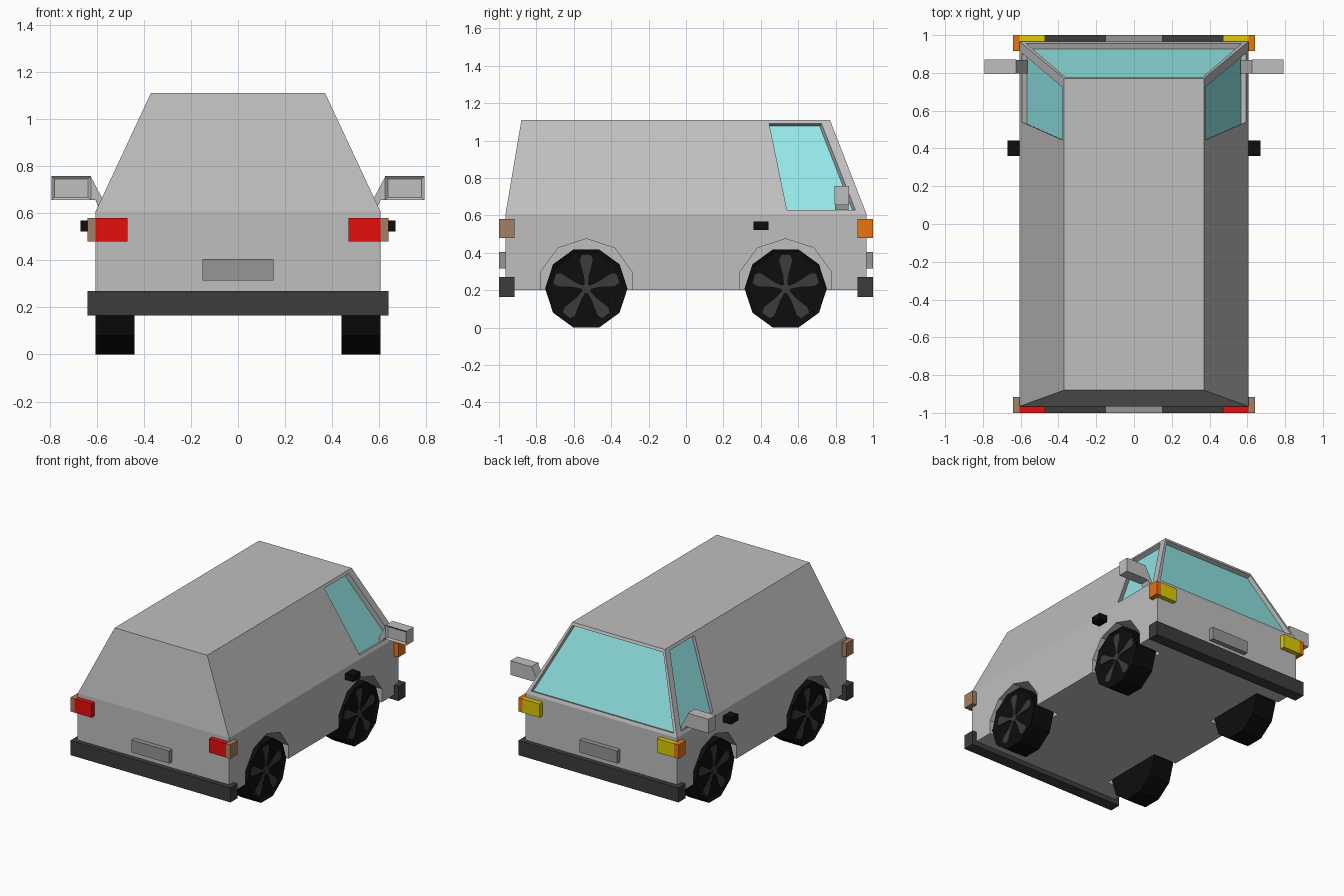
import bpy, bmesh, math
from mathutils import Vector as V

if "Cube" in bpy.data.objects:
    bpy.data.objects.remove(bpy.data.objects["Cube"])


def material(name, rgb):
    lin = [((c / 255 + 0.055) / 1.055) ** 2.4 if c > 10 else c / 255 / 12.92 for c in rgb]
    m = bpy.data.materials.new(name)
    m.diffuse_color = (*lin, 1)
    m.use_nodes = True
    m.node_tree.nodes["Principled BSDF"].inputs["Base Color"].default_value = m.diffuse_color
    return m


GREY = material("body grey", (191, 191, 191))
GLASS = material("window turquoise", (152, 238, 238))
DARK = material("dark grey", (60, 60, 60))
PLATE = material("plate grey", (150, 150, 150))
BLACK = material("black", (13, 13, 13))
RED = material("red", (238, 14, 14))
BROWN = material("brown", (165, 126, 101))
YELLOW = material("yellow", (222, 204, 5))
ORANGE = material("orange", (238, 120, 18))


def finish(name, bm, mat):
    bmesh.ops.recalc_face_normals(bm, faces=bm.faces)
    me = bpy.data.meshes.new(name)
    bm.to_mesh(me)
    bm.free()
    me.materials.append(mat)
    ob = bpy.data.objects.new(name, me)
    bpy.context.collection.objects.link(ob)
    return ob


def prism(name, pts, vec, mat, inset=None):
    """Polygon swept along vec; inset = (direction, width, depth) sinks one face."""
    bm = bmesh.new()
    face = bm.faces.new([bm.verts.new(p) for p in pts])
    swept = bmesh.ops.extrude_face_region(bm, geom=[face], use_keep_orig=True)
    bmesh.ops.translate(bm, vec=vec, verts=[g for g in swept["geom"] if isinstance(g, bmesh.types.BMVert)])
    bmesh.ops.recalc_face_normals(bm, faces=bm.faces)
    if inset:
        bm.normal_update()
        faces = [f for f in bm.faces if f.normal.dot(V(inset[0])) > 0.9]
        bmesh.ops.inset_region(bm, faces=faces, thickness=inset[1])
        bmesh.ops.translate(bm, vec=-V(inset[0]) * inset[2], verts=faces[0].verts)
    return finish(name, bm, mat)


def box(name, x, y, z, mat, inset=None):
    pts = [(x[0], y[0], z[0]), (x[1], y[0], z[0]), (x[1], y[1], z[0]), (x[0], y[1], z[0])]
    return prism(name, pts, V((0, 0, z[1] - z[0])), mat, inset)


def ring(x, y, z, r, start, n=10):
    return [(x, y + r * math.cos(start + i * math.tau / n),
             z + r * math.sin(start + i * math.tau / n)) for i in range(n)]


# Body shell: straight lower box with a tapered cabin above
bm = bmesh.new()
levels = []
for hx, y0, y1, z in ((0.605, -0.965, 0.965, 0.2), (0.605, -0.965, 0.965, 0.607), (0.37, -0.88, 0.77, 1.11)):
    levels.append([bm.verts.new(p) for p in ((-hx, y0, z), (hx, y0, z), (hx, y1, z), (-hx, y1, z))])
for lo, hi in zip(levels, levels[1:]):
    for i in range(4):
        j = (i + 1) % 4
        bm.faces.new((lo[i], lo[j], hi[j], hi[i]))
bm.faces.new(levels[0])
bm.faces.new(levels[2])
body = finish("body", bm, GREY)


def cut(cutter):
    cutter.hide_render = True
    mod = body.modifiers.new("cut", "BOOLEAN")
    mod.operation = "DIFFERENCE"
    mod.solver = "EXACT"
    mod.object = cutter
    bpy.context.view_layer.objects.active = body
    bpy.ops.object.modifier_apply(modifier=mod.name)
    bpy.data.objects.remove(cutter)


def window(name, pts, vec):
    """Sunken opening with a glass pane at the bottom of the recess."""
    cut(prism("window_cutter", [p - vec for p in pts], vec * 2, GREY))
    prism(name, [p + vec * 0.9 for p in pts], vec * 0.2, GLASS)


def cabin_x(z):
    return 0.605 - 0.235 * (z - 0.607) / 0.503


def screen_y(z):
    return 0.965 - 0.195 * (z - 0.607) / 0.503


# Windscreen
window("windscreen", [V((x, screen_y(z), z)) for x, z in
                      ((-0.57, 0.63), (0.57, 0.63), (0.363, 1.09), (-0.363, 1.09))],
       V((0, -0.0326, -0.0126)))

for s, side in ((1, "right"), (-1, "left")):
    # Side windows
    window(side + "_window", [V((s * cabin_x(z), y, z)) for y, z in
                              ((0.54, 0.63), (0.905, 0.63), (0.725, 1.09), (0.445, 1.09))],
           V((-s * 0.0318, -0.012, -0.0148)))

    # Wheel arches and wheels
    for yc, end in ((0.533, "front"), (-0.533, "rear")):
        cut(prism("arch_cutter", ring(s * 0.42, yc, 0.218, 0.257, math.pi / 2), V((s * 0.3, 0, 0)), GREY))
        tag = end + "_" + side
        prism(tag + "_tyre", ring(s * 0.44, yc, 0.209, 0.22, 0), V((s * 0.165, 0, 0)), BLACK,
              inset=((s, 0, 0), 0.025, 0.012))
        half = [(0.02, 0.008), (0.07, 0.013), (0.15, 0.035), (0.178, 0.025)]
        outline = half + [(r, -t) for r, t in reversed(half)]
        for k in range(5):
            a = math.pi / 2 + k * math.tau / 5
            prism(f"{tag}_spoke_{k + 1}",
                  [(s * 0.590, yc + r * math.cos(a) - t * math.sin(a),
                    0.209 + r * math.sin(a) + t * math.cos(a)) for r, t in outline],
                  V((s * 0.011, 0, 0)), DARK)
        prism(tag + "_hub", ring(s * 0.590, yc, 0.209, 0.027, 0), V((s * 0.014, 0, 0)), DARK)

    # Corner lights: face lamp plus side marker
    for e, end, lamp, marker in ((1, "front", YELLOW, ORANGE), (-1, "rear", RED, BROWN)):
        box(f"{end}_{side}_lamp", (s * 0.47, s * 0.605), (e * 0.955, e), (0.48, 0.58), lamp)
        box(f"{end}_{side}_marker", (s * 0.605, s * 0.64), (e * 0.917, e), (0.48, 0.58), marker)

    # Door handle
    box(side + "_door_handle", (s * 0.6, s * 0.67), (0.36, 0.442), (0.522, 0.568), BLACK)

    # Wing mirror: housing with sunken rear face, on a slanted arm
    box(side + "_mirror", (s * 0.625, s * 0.792), (0.793, 0.872), (0.655, 0.757), GREY,
        inset=((0, -1, 0), 0.017, 0.01))
    prism(side + "_mirror_arm", [(s * x, 0.797, z) for x, z in
                                 ((0.626, 0.757), (0.626, 0.655), (0.605, 0.655), (0.59, 0.62), (0.565, 0.64))],
          V((0, 0.071, 0)), GREY)

# Bumpers and number plate blocks
for e, end in ((1, "front"), (-1, "rear")):
    box(end + "_bumper", (-0.64, 0.64), (e * 0.917, e), (0.165, 0.27), DARK)
    box(end + "_plate", (-0.15, 0.15), (e * 0.955, e), (0.315, 0.405), PLATE)
